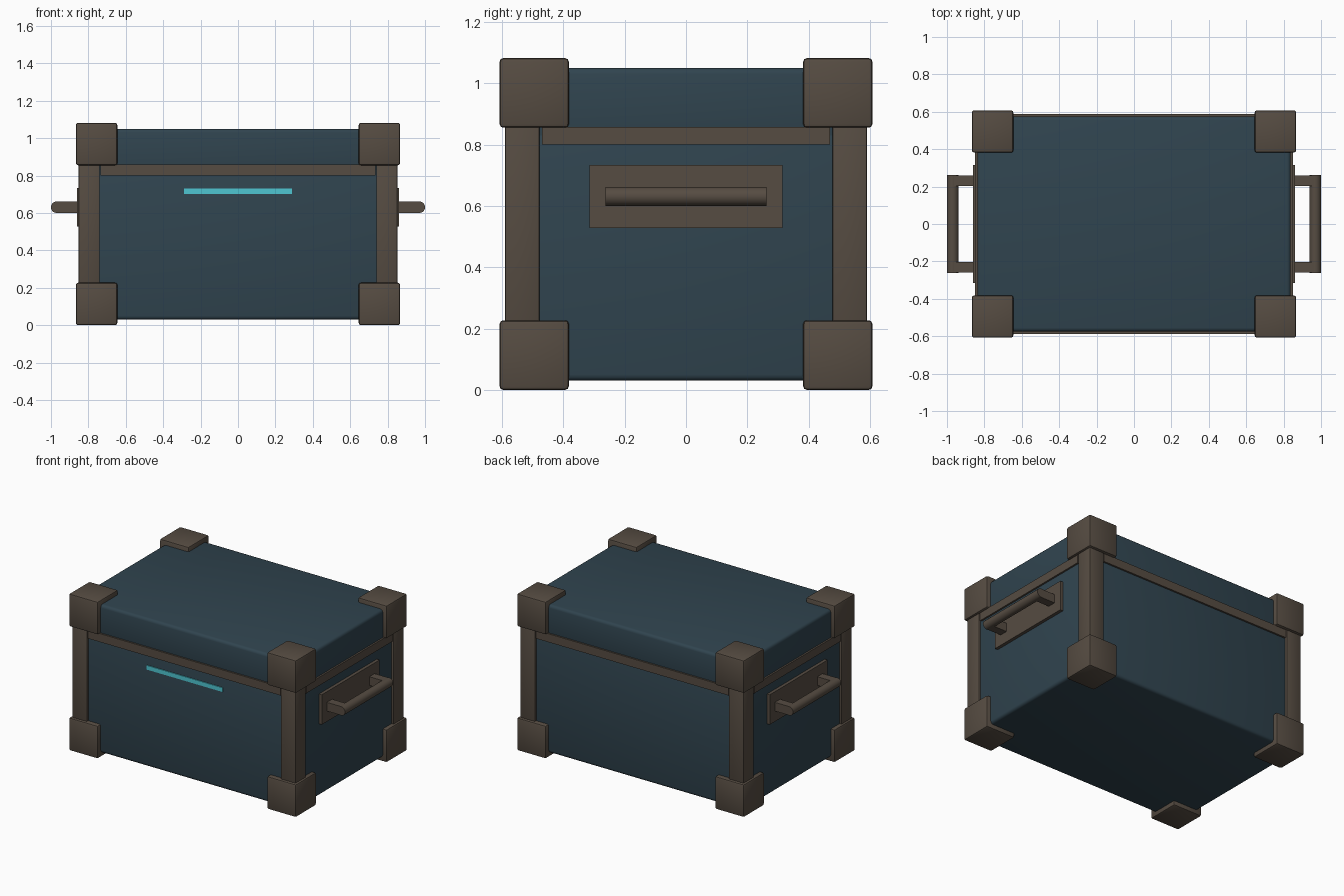
import bpy, math

if "Cube" in bpy.data.objects:
    bpy.data.objects.remove(bpy.data.objects["Cube"])


def srgb(r, g, b):
    def lin(c):
        c /= 255
        return c / 12.92 if c <= 0.04045 else ((c + 0.055) / 1.055) ** 2.4
    return (lin(r), lin(g), lin(b), 1)


def material(name, rgb):
    m = bpy.data.materials.new(name)
    m.diffuse_color = srgb(*rgb)
    m.use_nodes = True
    m.node_tree.nodes["Principled BSDF"].inputs["Base Color"].default_value = m.diffuse_color
    return m


blue = material("dark_teal_blue", (48, 68, 79))
brown = material("grey_brown", (86, 76, 66))
cyan = material("bright_cyan", (78, 198, 210))


def finish(ob, name, mat):
    ob.name = ob.data.name = name
    ob.data.materials.append(mat)
    bpy.ops.object.shade_smooth_by_angle(angle=math.radians(35))
    return ob


def box(name, lo, hi, mat, bevel=0.0, segments=2):
    """Box between two corners, with optionally rounded edges."""
    bpy.ops.mesh.primitive_cube_add(size=1, location=[(a + b) / 2 for a, b in zip(lo, hi)])
    ob = bpy.context.object
    ob.scale = [abs(b - a) for a, b in zip(lo, hi)]
    bpy.ops.object.transform_apply(location=False, rotation=False, scale=True)
    if bevel:
        mod = ob.modifiers.new("rounded_edges", 'BEVEL')
        mod.width = bevel
        mod.segments = segments
        bpy.ops.object.modifier_apply(modifier=mod.name)
    return finish(ob, name, mat)


def mirrored_box(name, sx, sy, lo, hi, mat, bevel=0.0):
    """Box given on the +x +y side, flipped by the signs."""
    a = (lo[0] * sx, lo[1] * sy, lo[2])
    b = (hi[0] * sx, hi[1] * sy, hi[2])
    return box(name, [min(p, q) for p, q in zip(a, b)], [max(p, q) for p, q in zip(a, b)], mat, bevel)


# Chest body and lid
box("body", (-0.838, -0.575, 0.03), (0.838, 0.575, 0.85), blue, 0.02, 3)
box("lid", (-0.838, -0.575, 0.81), (0.838, 0.575, 1.05), blue, 0.02, 3)

# Corner blocks and upright posts
for sx, xn in ((-1, "left"), (1, "right")):
    for sy, yn in ((-1, "front"), (1, "back")):
        for z, zn in ((0.0, "lower"), (0.855, "upper")):
            mirrored_box(f"{zn}_corner_{yn}_{xn}", sx, sy,
                         (0.645, 0.382, z), (0.867, 0.608, z + 0.227), brown, 0.012)
        mirrored_box(f"post_{yn}_{xn}", sx, sy,
                     (0.74, 0.478, 0.15), (0.852, 0.59, 0.95), brown, 0.006)

# Rim strips under the lid
for s, n in ((-1, "front"), (1, "back")):
    mirrored_box(f"rim_{n}", 1, s, (-0.735, 0.55, 0.80), (0.735, 0.587, 0.858), brown)
for s, n in ((-1, "left"), (1, "right")):
    mirrored_box(f"rim_{n}", s, 1, (0.81, -0.47, 0.80), (0.85, 0.47, 0.858), brown)

# Side handles: backing plate, two arms, round grip
for s, n in ((-1, "left"), (1, "right")):
    mirrored_box(f"handle_plate_{n}", s, 1, (0.83, -0.315, 0.528), (0.86, 0.315, 0.734), brown)
    for sy, yn in ((-1, "front"), (1, "back")):
        mirrored_box(f"handle_arm_{yn}_{n}", s, sy,
                     (0.85, 0.203, 0.601), (0.968, 0.26, 0.661), brown)
    bpy.ops.mesh.primitive_cylinder_add(vertices=20, radius=0.031, depth=0.524,
                                        location=(0.969 * s, 0, 0.631),
                                        rotation=(math.pi / 2, 0, 0))
    finish(bpy.context.object, f"handle_grip_{n}", brown)

# Glowing strip on the front
box("light_strip", (-0.29, -0.581, 0.702), (0.29, -0.573, 0.731), cyan)
